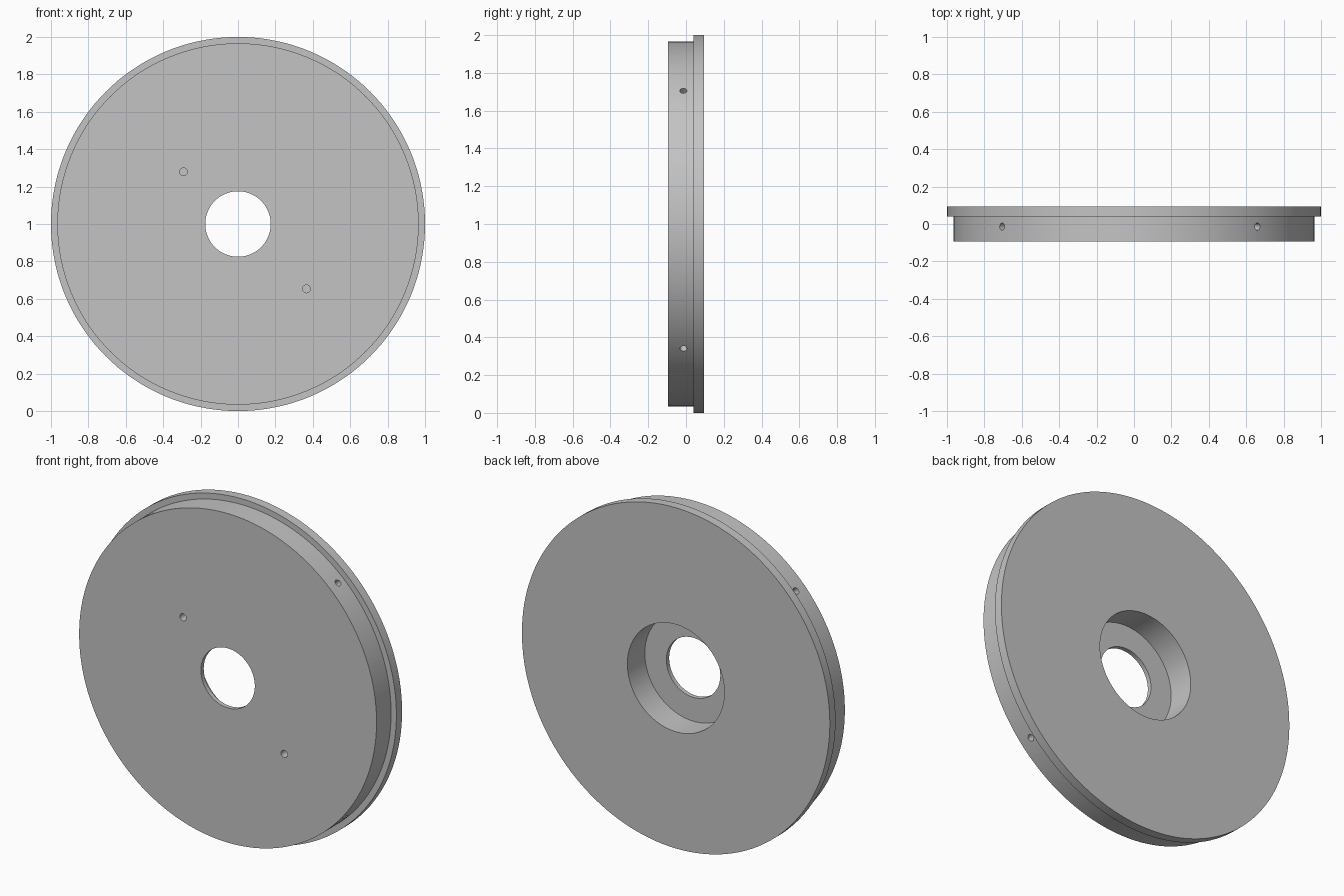
import bpy, bmesh
from math import sin, cos, radians, tau
from mathutils import Vector, Matrix

cube = bpy.data.objects.get("Cube")
if cube:
    bpy.data.objects.remove(cube, do_unlink=True)

BACK, STEP, FRONT = 0.094, 0.041, -0.094
CENTRE = Vector((0, 0, 1))

grey = bpy.data.materials.new("machined grey")
grey.use_nodes = True
grey.diffuse_color = (0.55, 0.55, 0.55, 1)
grey.node_tree.nodes["Principled BSDF"].inputs["Base Color"].default_value = grey.diffuse_color


def add_object(name, bm):
    mesh = bpy.data.meshes.new(name)
    bm.to_mesh(mesh)
    bm.free()
    mesh.materials.append(grey)
    obj = bpy.data.objects.new(name, mesh)
    bpy.context.collection.objects.link(obj)
    return obj


def turned(name, profile, steps):
    """Spin a closed (radius, y) outline about the disc axis."""
    bm = bmesh.new()
    verts = [bm.verts.new((r, y, 1)) for r, y in profile]
    edges = [bm.edges.new((verts[i - 1], verts[i])) for i in range(len(verts))]
    bmesh.ops.spin(bm, geom=verts + edges, cent=CENTRE, axis=(0, 1, 0),
                   angle=tau, steps=steps, use_merge=True)
    bmesh.ops.remove_doubles(bm, verts=bm.verts, dist=1e-5)
    bmesh.ops.recalc_face_normals(bm, faces=bm.faces)
    return add_object(name, bm)


def add_drill(bm, position, direction, radius, depth):
    """A cylinder reaching the given depth either side of the entry point."""
    turn = Vector(direction).to_track_quat('Z', 'Y').to_matrix().to_4x4()
    bmesh.ops.create_cone(bm, cap_ends=True, segments=24, radius1=radius, radius2=radius,
                          depth=2 * depth, matrix=Matrix.Translation(position) @ turn)


# Flanged disc with a centre bore and a counterbore in the back
disc = turned("flanged_disc", [
    (0.175, FRONT), (0.966, FRONT), (0.966, STEP), (1.0, STEP),
    (1.0, BACK), (0.315, BACK), (0.315, -0.068), (0.175, -0.068)], 144)

# Two pin holes in the front, four radial holes around the rim
drills = bmesh.new()
for x, z in ((-0.291, 0.279), (0.366, -0.347)):
    add_drill(drills, CENTRE + Vector((x, FRONT, z)), (0, 1, 0), 0.021, 0.1)
for k in range(4):
    a = radians(46.9 + 90 * k)
    out = Vector((cos(a), 0, sin(a)))
    add_drill(drills, CENTRE + out * 0.966 + Vector((0, -0.014, 0)), out, 0.019, 0.12)
cutter = add_object("hole_cutter", drills)
cutter.hide_render = True

cut = disc.modifiers.new("holes", 'BOOLEAN')
cut.operation = 'DIFFERENCE'
cut.solver = 'EXACT'
cut.object = cutter
bpy.ops.object.select_all(action='DESELECT')
disc.select_set(True)
bpy.context.view_layer.objects.active = disc
bpy.ops.object.modifier_apply(modifier=cut.name)
bpy.data.objects.remove(cutter, do_unlink=True)
bpy.ops.object.shade_smooth_by_angle(angle=radians(30))
